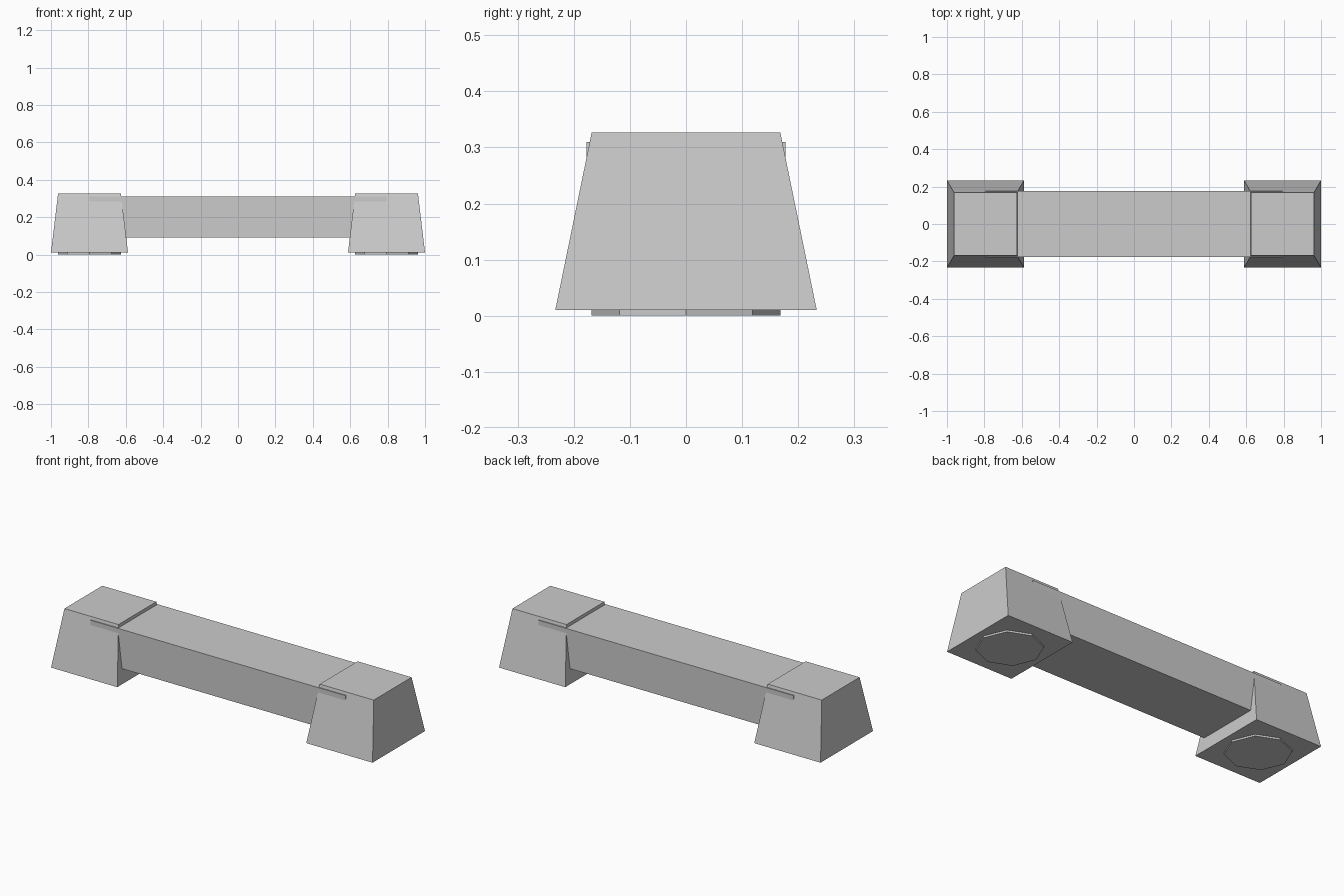
import bpy, bmesh
from mathutils import Matrix

if "Cube" in bpy.data.objects:
    bpy.data.objects.remove(bpy.data.objects["Cube"])

grey = bpy.data.materials.new("light_grey")
grey.diffuse_color = (0.6, 0.6, 0.6, 1)
grey.use_nodes = True
grey.node_tree.nodes["Principled BSDF"].inputs["Base Color"].default_value = grey.diffuse_color


def finish(name, bm):
    mesh = bpy.data.meshes.new(name)
    bm.to_mesh(mesh)
    bm.free()
    mesh.materials.append(grey)
    obj = bpy.data.objects.new(name, mesh)
    bpy.context.collection.objects.link(obj)
    return obj


def tapered_box(name, cx, z0, z1, bottom, top):
    """Box whose half sizes (x, y) go from bottom to top."""
    bm = bmesh.new()
    bmesh.ops.create_cube(bm, size=2)
    for v in bm.verts:
        hx, hy = top if v.co.z > 0 else bottom
        v.co = (cx + v.co.x * hx, v.co.y * hy, z1 if v.co.z > 0 else z0)
    return finish(name, bm)


def octagon_pad(name, cx, radius, height):
    bm = bmesh.new()
    bmesh.ops.create_cone(bm, cap_ends=True, segments=8, radius1=radius,
                          radius2=radius, depth=height,
                          matrix=Matrix.Translation((cx, 0, height / 2)))
    return finish(name, bm)


# Crossbar running between the feet, ending inside them
tapered_box("crossbar", 0, 0.09, 0.31, (0.793, 0.177), (0.793, 0.177))

# Tapered end blocks with octagonal pads underneath
for side, sx in (("left", -1), ("right", 1)):
    cx = sx * 0.794
    tapered_box(side + "_end_block", cx, 0.01, 0.327, (0.206, 0.233), (0.168, 0.168))
    octagon_pad(side + "_foot_pad", cx, 0.168, 0.011)
